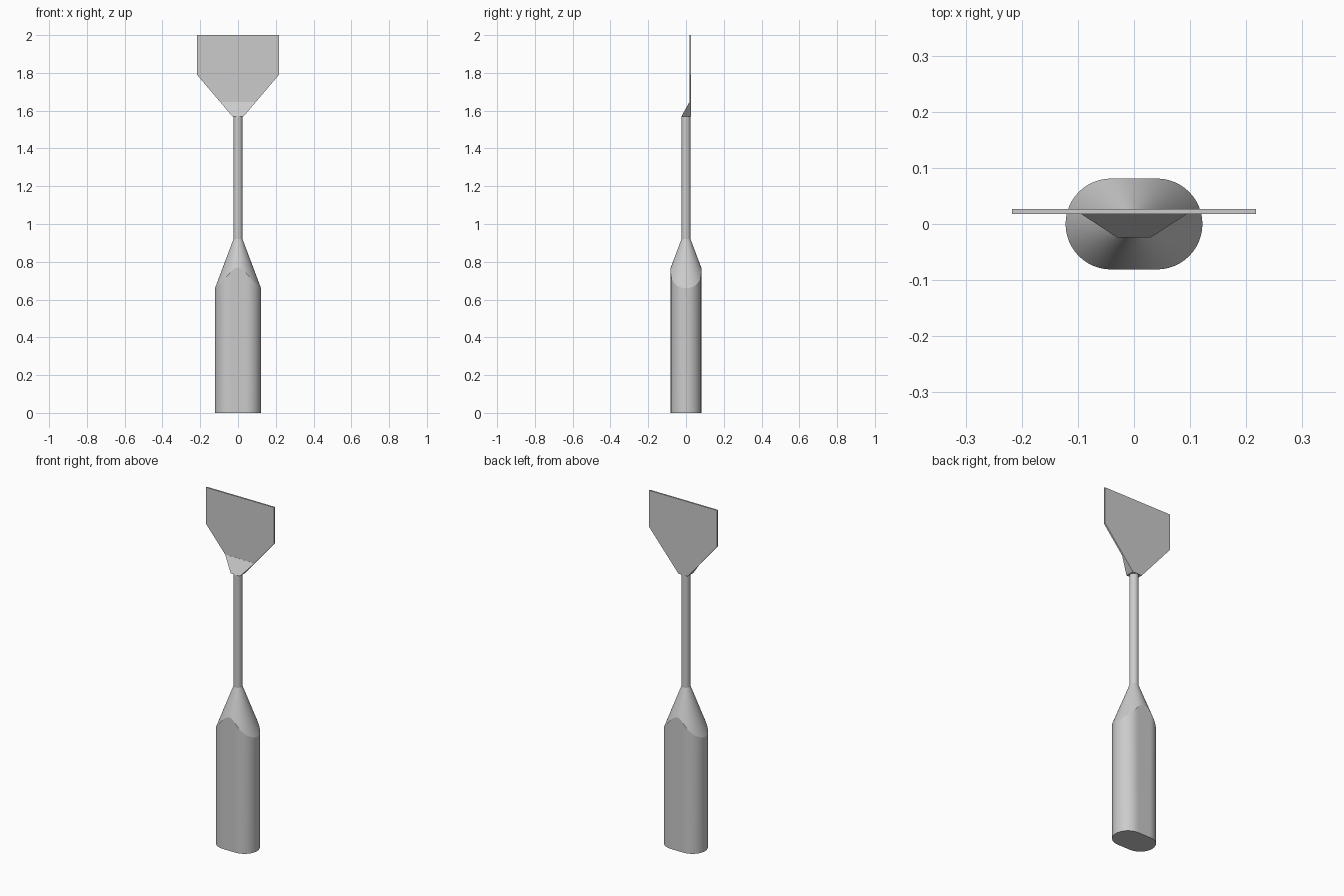
import bpy, bmesh, math

if "Cube" in bpy.data.objects:
    bpy.data.objects.remove(bpy.data.objects["Cube"])


def make_object(name, bm, smooth=False):
    bmesh.ops.recalc_face_normals(bm, faces=bm.faces)
    mesh = bpy.data.meshes.new(name)
    bm.to_mesh(mesh)
    bm.free()
    obj = bpy.data.objects.new(name, mesh)
    bpy.context.collection.objects.link(obj)
    if smooth:
        bpy.ops.object.select_all(action='DESELECT')
        obj.select_set(True)
        bpy.context.view_layer.objects.active = obj
        bpy.ops.object.shade_smooth_by_angle(angle=math.radians(15))
    return obj


def prism(name, outline, y_front, y_back):
    """Extrude an x-z outline; y_front is a function of z."""
    bm = bmesh.new()
    front = [bm.verts.new((x, y_front(z), z)) for x, z in outline]
    back = [bm.verts.new((x, y_back, z)) for x, z in outline]
    bm.faces.new(front)
    bm.faces.new(back)
    n = len(outline)
    for i in range(n):
        j = (i + 1) % n
        bm.faces.new((front[i], front[j], back[j], back[i]))
    return make_object(name, bm)


SHAFT_R = 0.024
HANDLE_TOP, SHAFT_TOP = 0.92, 1.57

# Handle: rounded-slot section, sharpened to a cone like a pencil
R, FLAT = 0.081, 0.041
CONE_SLOPE = (R + FLAT - SHAFT_R) / (HANDLE_TOP - 0.66)
section = []
for side in (1, -1):
    for i in range(25):
        a = math.radians(-90 + 180 * i / 24)
        section.append((side * (FLAT + R * math.cos(a)), side * R * math.sin(a)))
    for i in range(1, 12):
        section.append((side * (FLAT - 2 * FLAT * i / 12), side * R))

bm = bmesh.new()
rings = [[], [], []]
for x, y in section:
    r = math.hypot(x, y)
    rings[0].append(bm.verts.new((x, y, 0)))
    rings[1].append(bm.verts.new((x, y, HANDLE_TOP - (r - SHAFT_R) / CONE_SLOPE)))
    rings[2].append(bm.verts.new((x / r * SHAFT_R, y / r * SHAFT_R, HANDLE_TOP)))
n = len(section)
for low, high in zip(rings, rings[1:]):
    for i in range(n):
        j = (i + 1) % n
        bm.faces.new((low[i], low[j], high[j], high[i]))
bm.faces.new(rings[0])
bm.faces.new(rings[2])
make_object("handle", bm, smooth=True)

# Shaft
bm = bmesh.new()
bmesh.ops.create_cone(bm, cap_ends=True, segments=48, radius1=SHAFT_R,
                      radius2=SHAFT_R, depth=SHAFT_TOP - HANDLE_TOP)
bmesh.ops.translate(bm, verts=bm.verts, vec=(0, 0, (SHAFT_TOP + HANDLE_TOP) / 2))
make_object("shaft", bm, smooth=True)

# Blade: thin flat plate that flares out from the shaft
NECK, HALF_W, SHOULDER = 0.03, 0.217, 1.79
Y_FRONT, Y_BACK = 0.018, 0.027
half = [(NECK, SHAFT_TOP), (HALF_W, SHOULDER), (HALF_W, 2.0)]
prism("blade", half + [(-x, z) for x, z in reversed(half)], lambda z: Y_FRONT, Y_BACK)

# Wedge: sloped block joining the blade to the shaft
WEDGE_TOP = 1.645
wide = NECK + (HALF_W - NECK) * (WEDGE_TOP - SHAFT_TOP) / (SHOULDER - SHAFT_TOP)
prism("blade_wedge",
      [(NECK, SHAFT_TOP), (wide, WEDGE_TOP), (-wide, WEDGE_TOP), (-NECK, SHAFT_TOP)],
      lambda z: -0.024 if z < 1.6 else Y_FRONT - 0.0005, Y_FRONT)
